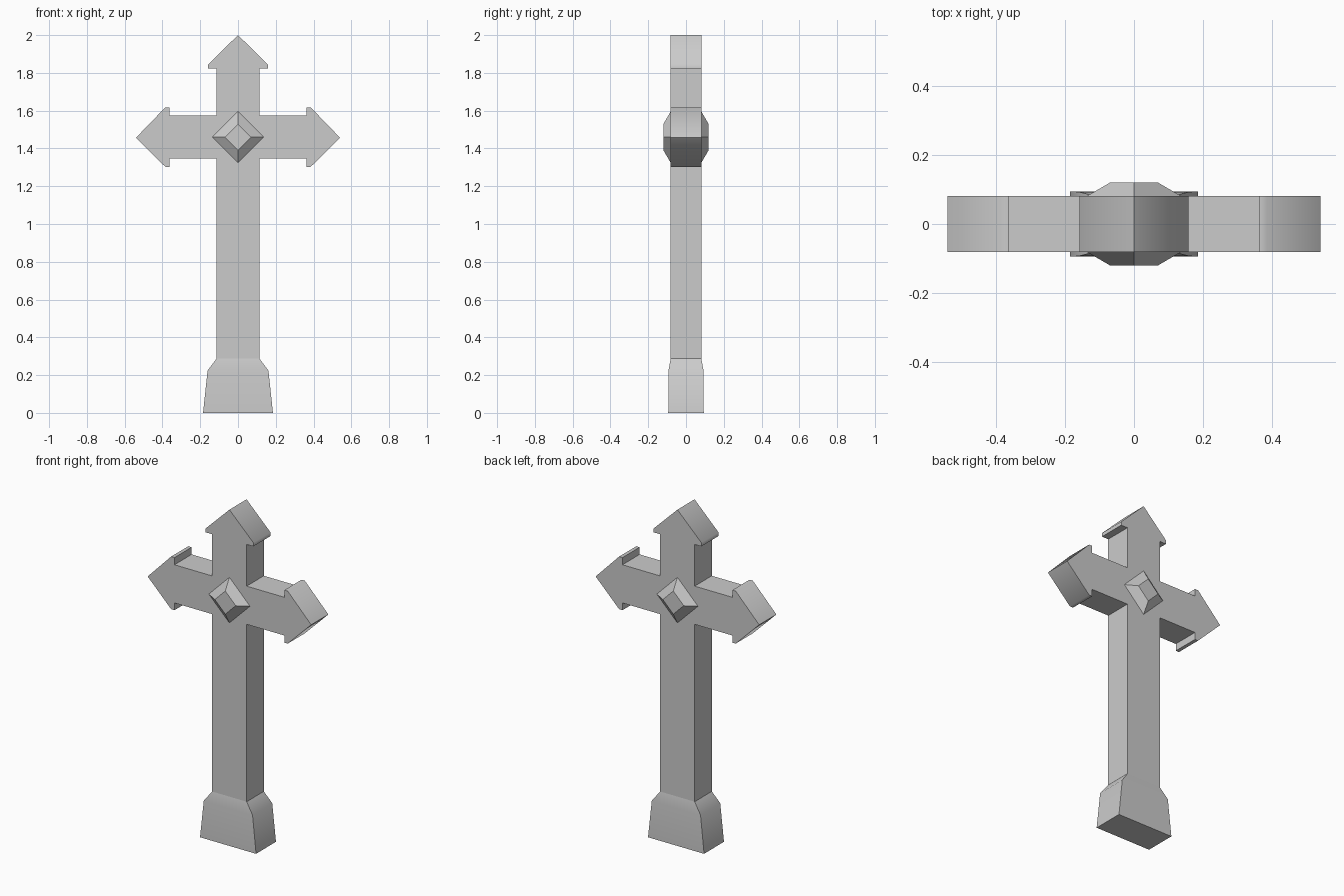
import bpy, bmesh, math

if "Cube" in bpy.data.objects:
    bpy.data.objects.remove(bpy.data.objects["Cube"])

D = 0.081      # half depth of the cross
W = 0.114      # half width of shaft and arms
ZC = 1.46      # height of the crossing


def make_object(name, bm, smooth_angle=None):
    bmesh.ops.recalc_face_normals(bm, faces=bm.faces)
    mesh = bpy.data.meshes.new(name)
    bm.to_mesh(mesh)
    bm.free()
    obj = bpy.data.objects.new(name, mesh)
    bpy.context.collection.objects.link(obj)
    if smooth_angle:
        bpy.ops.object.select_all(action='DESELECT')
        bpy.context.view_layer.objects.active = obj
        obj.select_set(True)
        bpy.ops.object.shade_smooth_by_angle(angle=math.radians(smooth_angle))
    return obj


def loft(bm, rings, cap_start=False, cap_end=False):
    loops = [[bm.verts.new(p) for p in ring] for ring in rings]
    for a, b in zip(loops, loops[1:]):
        n = len(a)
        for i in range(n):
            bm.faces.new((a[i], a[(i + 1) % n], b[(i + 1) % n], b[i]))
    if cap_start:
        bm.faces.new(loops[0])
    if cap_end:
        bm.faces.new(loops[-1])


# Cross body: right half outline with arrowhead ends, mirrored and given depth
half = [(W, 0.287), (W, ZC - W), (0.363, ZC - W), (0.363, ZC - 0.157),
        (0.385, ZC - 0.157), (0.54, ZC - 0.003), (0.385, ZC + 0.157),
        (0.363, ZC + 0.157), (0.363, ZC + W), (W, ZC + W), (W, 1.823),
        (0.158, 1.823), (0.158, 1.845), (0, 2.0)]
outline = half + [(-x, z) for x, z in reversed(half[:-1])]
bm = bmesh.new()
loft(bm, [[(x, y, z) for x, z in outline] for y in (-D, D)], True, True)
make_object("cross_body", bm, 50)

# Flared foot, blending into the shaft at its top
bm = bmesh.new()
loft(bm, [[(sx * hx, sy * hy, z) for sx, sy in ((-1, -1), (1, -1), (1, 1), (-1, 1))]
          for hx, hy, z in ((0.185, 0.094, 0), (0.161, 0.093, 0.224), (W, D, 0.287))],
     cap_start=True)
make_object("foot", bm, 35)

# Faceted diamond stud on the front and the back
for name, side in (("front_stud", -1), ("back_stud", 1)):
    bm = bmesh.new()
    loft(bm, [[(r, side * y, ZC), (0, side * y, ZC + r), (-r, side * y, ZC), (0, side * y, ZC - r)]
              for r, y in ((0.136, D), (0.069, 0.12))], cap_end=True)
    stud = make_object(name, bm)
    # open shells: make sure the flat face points outwards
    if stud.data.polygons[-1].normal.y * side < 0:
        stud.data.flip_normals()
